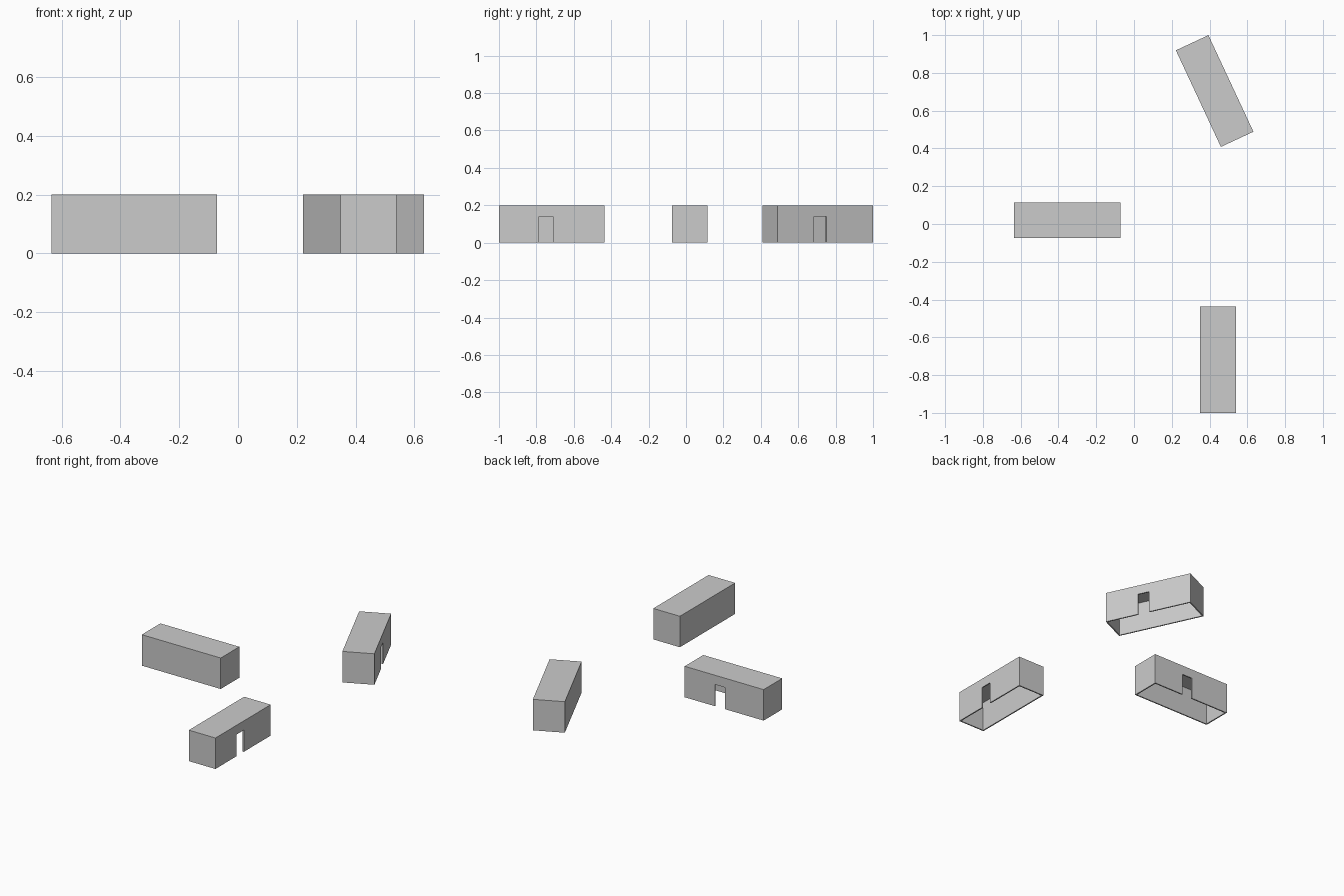
import bpy, bmesh, math

if "Cube" in bpy.data.objects:
    bpy.data.objects.remove(bpy.data.objects["Cube"])

W, L, H = 0.19, 0.564, 0.2          # depth, length, height of a building
DOOR_0, DOOR_1, DOOR_H = -0.067, 0.007, 0.14
WALL = 0.008


def building(name, x, y, angle):
    """Open-bottomed thin shell with a doorway in its local +x wall."""
    a, b = W / 2, L / 2
    bm = bmesh.new()

    def face(*pts):
        bm.faces.new([bm.verts.new(p) for p in pts])

    # front wall with doorway notch
    face((a, -b, 0), (a, DOOR_0, 0), (a, DOOR_0, DOOR_H), (a, DOOR_1, DOOR_H),
         (a, DOOR_1, 0), (a, b, 0), (a, b, H), (a, -b, H))
    # back wall, end walls, roof
    face((-a, b, 0), (-a, -b, 0), (-a, -b, H), (-a, b, H))
    face((-a, -b, 0), (a, -b, 0), (a, -b, H), (-a, -b, H))
    face((a, b, 0), (-a, b, 0), (-a, b, H), (a, b, H))
    face((-a, -b, H), (a, -b, H), (a, b, H), (-a, b, H))
    bmesh.ops.remove_doubles(bm, verts=bm.verts, dist=1e-5)

    mesh = bpy.data.meshes.new(name)
    bm.to_mesh(mesh)
    bm.free()
    obj = bpy.data.objects.new(name, mesh)
    bpy.context.collection.objects.link(obj)
    obj.location = (x, y, 0)
    obj.rotation_euler.z = math.radians(angle)
    # wall thickness, growing inward
    mod = obj.modifiers.new("walls", 'SOLIDIFY')
    mod.thickness = WALL
    mod.offset = -1
    mod.use_even_offset = True
    return obj


building("left_building", -0.353, 0.02, 90)
building("front_building", 0.444, -0.718, 0)
building("rear_building", 0.427, 0.704, 25)
